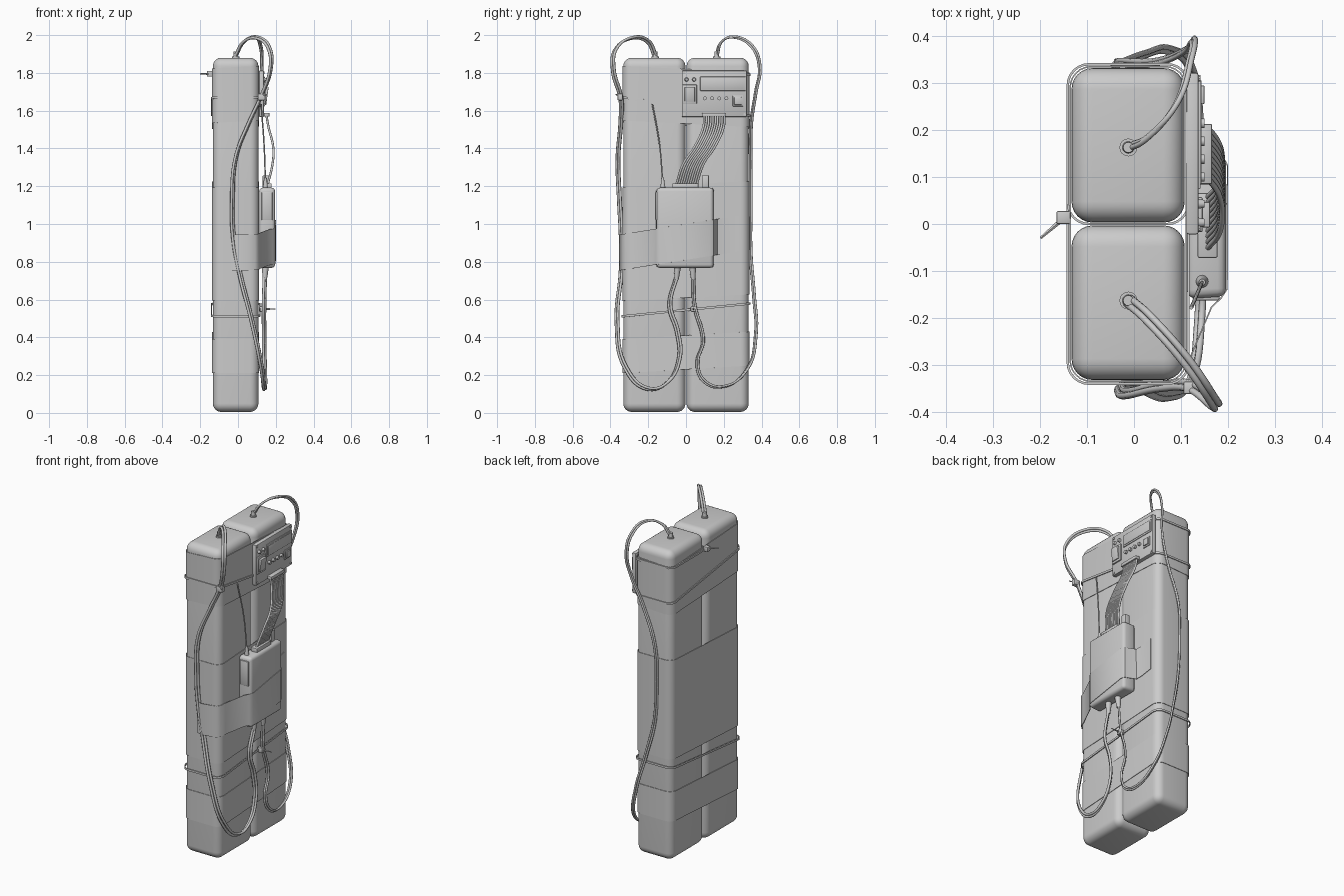
import bpy, bmesh, math
from mathutils import Vector


def finish(o, name, angle=35):
    o.name = name
    bpy.ops.object.select_all(action='DESELECT')
    o.select_set(True)
    bpy.context.view_layer.objects.active = o
    bpy.ops.object.shade_smooth_by_angle(angle=math.radians(angle))
    return o


def box(name, x, y, z, bevel=0.0, seg=2):
    """Box from (min, max) pairs, with bevelled edges."""
    bpy.ops.mesh.primitive_cube_add(size=1)
    o = bpy.context.object
    for v in o.data.vertices:
        v.co = [r[0] + (r[1] - r[0]) * (c + 0.5) for r, c in zip((x, y, z), v.co)]
    if bevel:
        m = o.modifiers.new("bevel", 'BEVEL')
        m.width, m.segments = bevel, seg
        bpy.ops.object.modifier_apply(modifier="bevel")
    return finish(o, name)


def rod(name, a, b, r1, r2=None, sides=16):
    """Cylinder or cone from point a to point b."""
    a, b = Vector(a), Vector(b)
    d = b - a
    bpy.ops.mesh.primitive_cone_add(vertices=sides, radius1=r1, radius2=r1 if r2 is None else r2,
                                    depth=d.length, location=(a + b) / 2,
                                    rotation=d.to_track_quat('Z', 'Y').to_euler())
    return finish(bpy.context.object, name)


def cable(name, pts, r, off=(0, 0, 0)):
    """Round cable through the points."""
    c = bpy.data.curves.new(name, 'CURVE')
    c.dimensions = '3D'
    c.bevel_depth, c.bevel_resolution, c.resolution_u = r, 2, 8
    c.use_fill_caps = True
    s = c.splines.new('BEZIER')
    s.bezier_points.add(len(pts) - 1)
    for p, q in zip(s.bezier_points, pts):
        p.co = Vector(q) + Vector(off)
        p.handle_left_type = p.handle_right_type = 'AUTO'
    o = bpy.data.objects.new(name, c)
    bpy.context.collection.objects.link(o)
    bpy.ops.object.select_all(action='DESELECT')
    o.select_set(True)
    bpy.context.view_layer.objects.active = o
    bpy.ops.object.convert(target='MESH')
    return finish(bpy.context.object, name, 60)


def strip(name, pts, zfun, height, thick, closed=True):
    """Upright tape strip following an (x, y) path."""
    bm = bmesh.new()
    rows = [[bm.verts.new((x, y, zfun(x, y) + s * height / 2)) for s in (-1, 1)] for x, y in pts]
    n = len(rows)
    for i in range(n if closed else n - 1):
        a, b = rows[i], rows[(i + 1) % n]
        bm.faces.new((a[0], b[0], b[1], a[1]))
    me = bpy.data.meshes.new(name)
    bm.to_mesh(me)
    bm.free()
    o = bpy.data.objects.new(name, me)
    bpy.context.collection.objects.link(o)
    bpy.context.view_layer.objects.active = o
    m = o.modifiers.new("solid", 'SOLIDIFY')
    m.thickness, m.offset = thick, 0
    bpy.ops.object.modifier_apply(modifier="solid")
    return finish(o, name)


def ring(x0, x1, y0, y1, r=0.045, seg=6):
    """Rounded rectangle, counter-clockwise."""
    out = []
    for k, (cx, cy) in enumerate(((x1 - r, y1 - r), (x0 + r, y1 - r), (x0 + r, y0 + r), (x1 - r, y0 + r))):
        for i in range(seg + 1):
            a = math.pi / 2 * (k + i / seg)
            out.append((cx + r * math.cos(a), cy + r * math.sin(a)))
    return out


X0, X1, YB = -0.133, 0.108, 0.332

# two rounded blocks with a cable gland on top of each
for side, s in (("left", -1), ("right", 1)):
    box("block_" + side, (X0, X1), sorted((s * 0.003, s * YB)), (0.005, 1.88), 0.045, 6)
    y = s * 0.163
    rod("gland_base_" + side, (-0.012, y, 1.87), (-0.012, y, 1.888), 0.019)
    rod("gland_" + side, (-0.012, y, 1.885), (-0.012, y, 1.912), 0.013, 0.011)

# wide tape bands around both blocks
e = 0.003
for i, (z, h, kx, ky) in enumerate(((1.67, 0.29, 0.05, -0.05), (0.91, 0.6, 0.0, 0.05), (0.32, 0.18, 0.0, 0.06))):
    strip(f"tape_band_{i}", ring(X0 - e, X1 + e, -YB - e, YB + e), lambda x, y: z + kx * x + ky * y, h, 0.003)

# narrow cable ties
e = 0.008
strip("upper_tie", ring(X0 - e, X1 + e, -YB - e, YB + e), lambda x, y: 1.622 - 0.145 * y, 0.012, 0.005)
strip("lower_tie", ring(X0 - e, X1 + e, -YB - e, YB + e), lambda x, y: 0.545 + 0.1 * y, 0.012, 0.005)
strip("panel_tie", ring(X0 - e, X1 + e, 0.0, YB + e), lambda x, y: 1.79, 0.012, 0.005)
box("upper_tie_head", (0.105, 0.145), (-0.362, -0.335), (1.655, 1.69), 0.004)
rod("upper_tie_tail", (0.12, -0.35, 1.68), (0.155, -0.372, 1.685), 0.005, 0.003, 6)
box("lower_tie_head", (0.112, 0.145), (0.025, 0.052), (0.535, 0.565), 0.004)
rod("lower_tie_tail", (0.14, 0.04, 0.55), (0.198, 0.043, 0.55), 0.006, 0.002, 6)
box("panel_tie_head", (-0.165, -0.135), (0.0, 0.028), (1.78, 1.81), 0.004)
rod("panel_tie_tail", (-0.15, 0.012, 1.795), (-0.199, -0.03, 1.795), 0.006, 0.003, 6)

# control panel
box("control_panel", (0.112, 0.137), (-0.022, 0.322), (1.567, 1.812), 0.004)
box("screen_frame", (0.137, 0.142), (0.075, 0.315), (1.705, 1.78), 0.002)
box("screen", (0.14, 0.144), (0.085, 0.305), (1.715, 1.77), 0.001)
box("switch_frame", (0.136, 0.146), (-0.017, 0.057), (1.635, 1.738), 0.003)
sw = box("rocker_switch", (0.144, 0.162), (-0.007, 0.047), (1.648, 1.725), 0.003)
for v in sw.data.vertices:
    if v.co.x > 0.15 and v.co.z < 1.69:
        v.co.x -= 0.01
for i, y in enumerate((0.003, 0.043)):
    rod(f"indicator_{i}", (0.135, y, 1.765), (0.15, y, 1.765), 0.011, 0.008)
for i in range(4):
    y = 0.1 + 0.038 * i
    rod(f"knob_{i}", (0.135, y, 1.665), (0.15, y, 1.665), 0.01)
box("button_frame", (0.136, 0.143), (0.247, 0.303), (1.623, 1.68), 0.003)
box("button", (0.142, 0.15), (0.255, 0.295), (1.631, 1.672), 0.003)
for y in (-0.01, 0.31):
    for z in (1.58, 1.8):
        rod("panel_screw", (0.135, y, z), (0.141, y, z), 0.007, sides=10)
box("panel_connector", (0.137, 0.166), (0.085, 0.213), (1.568, 1.588), 0.003)

# ribbon cable from panel to box
path = [(0.15, 0.15, 1.58), (0.16, 0.147, 1.52), (0.186, 0.10, 1.41), (0.183, 0.04, 1.32), (0.155, 0.0, 1.2)]
for i in range(10):
    cable(f"ribbon_wire_{i}", path, 0.0062, (0, -0.054 + 0.012 * i, 0))

# control box with taper toward its face
cb = box("control_box", (0.112, 0.196), (-0.155, 0.145), (0.768, 1.192), 0.018, 3)
for v in cb.data.vertices:
    if v.co.x < 0.15:
        v.co.y *= 1.02
box("box_side_cover", (0.125, 0.182), (-0.163, -0.145), (1.02, 1.17), 0.004)
box("box_connector", (0.135, 0.178), (-0.072, 0.066), (1.185, 1.215), 0.004)
box("box_plug", (0.13, 0.165), (0.084, 0.122), (1.185, 1.258), 0.006)
rod("antenna_base", (0.145, -0.122, 1.185), (0.145, -0.124, 1.245), 0.014, 0.007)
cable("antenna", [(0.145, -0.124, 1.23), (0.138, -0.14, 1.42), (0.122, -0.178, 1.635)], 0.004)
for i, (y, b) in enumerate(((-0.045, -0.05), (0.035, 0.038))):
    rod(f"box_gland_{i}", (0.145, y, 0.775), (0.142, b, 0.705), 0.019, 0.011)

# tape strip holding the box to the blocks
strip("box_tape", [(-0.035, -0.342), (0.0, -0.352), (0.06, -0.342), (0.09, -0.338), (0.108, -0.322), (0.117, -0.29),
                   (0.165, -0.177), (0.185, -0.158), (0.198, -0.138), (0.199, 0.125), (0.188, 0.145), (0.165, 0.151),
                   (0.122, 0.165), (0.115, 0.2), (0.114, 0.28)],
      lambda x, y: 0.905 + 0.16 * y, 0.19, 0.003, False)

# twin cables looping from the box to each block
left = [(0.142, -0.05, 0.72), (0.138, -0.085, 0.57), (0.138, -0.045, 0.43), (0.14, -0.035, 0.29), (0.143, -0.10, 0.16),
        (0.14, -0.2, 0.128), (0.125, -0.32, 0.24), (0.075, -0.365, 0.48), (0.005, -0.343, 0.76), (-0.025, -0.343, 0.94),
        (-0.03, -0.352, 1.12), (-0.012, -0.36, 1.35), (0.06, -0.345, 1.54), (0.118, -0.345, 1.665),
        (0.172, -0.385, 1.82), (0.168, -0.375, 1.92), (0.11, -0.29, 1.984), (0.03, -0.2, 1.965), (-0.012, -0.163, 1.89)]
right = [(0.142, 0.038, 0.72), (0.135, 0.045, 0.57), (0.138, 0.09, 0.38), (0.14, 0.06, 0.26), (0.143, 0.1, 0.165),
         (0.14, 0.2, 0.14), (0.125, 0.32, 0.225), (0.075, 0.37, 0.42), (0.02, 0.36, 0.62), (-0.03, 0.342, 0.85),
         (-0.04, 0.342, 1.08), (-0.03, 0.343, 1.3), (0.05, 0.345, 1.53), (0.11, 0.37, 1.7), (0.126, 0.39, 1.83),
         (0.12, 0.35, 1.94), (0.09, 0.255, 1.99), (0.03, 0.185, 1.96), (-0.012, 0.163, 1.89)]
for name, pts, r in (("left", left, 0.0075), ("right", right, 0.006)):
    for i, s in enumerate((-0.6, 0.6)):
        cable(f"{name}_cable_{i}", pts, r, (s * r, s * r * 1.2, s * r * 0.8))
